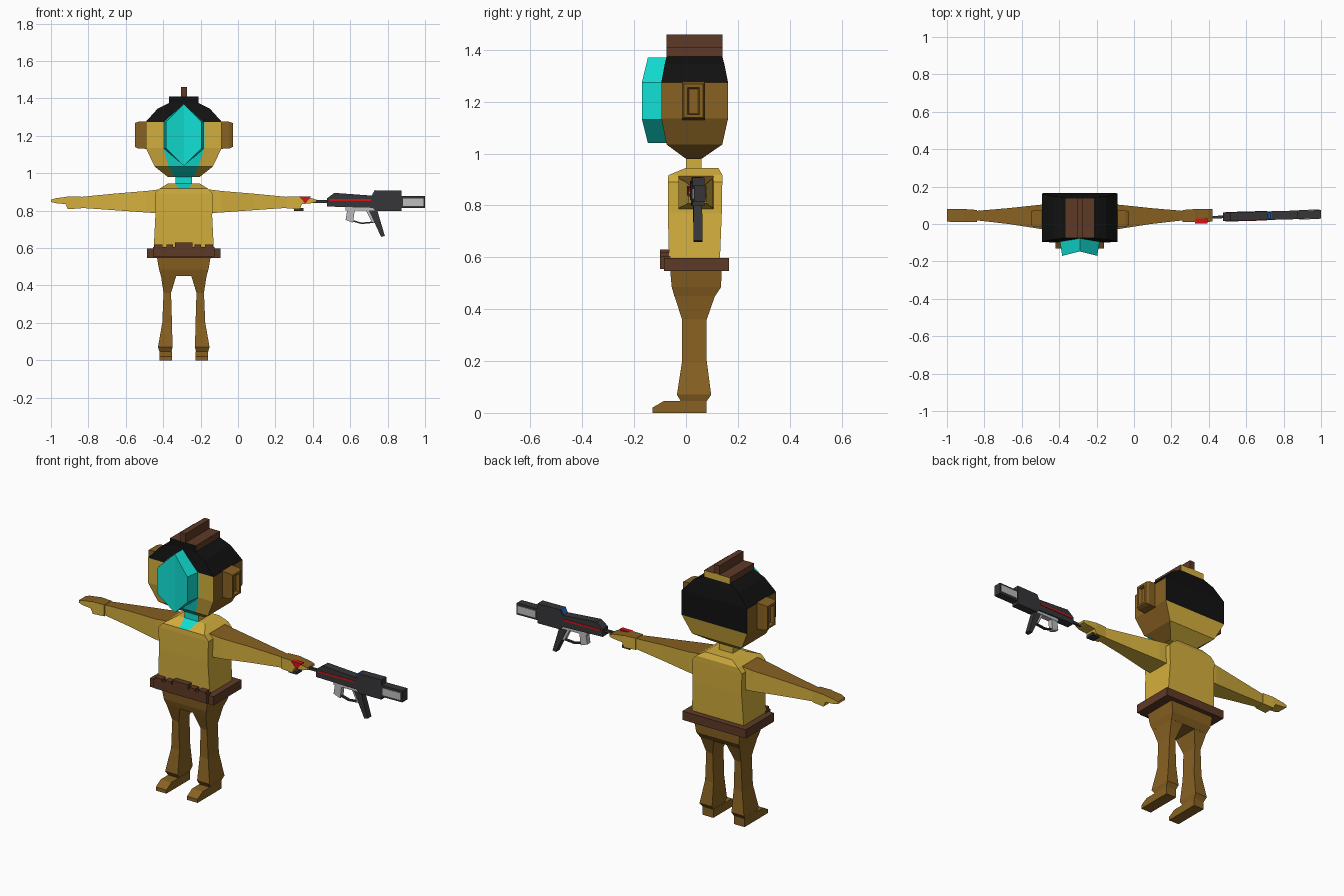
import bpy, bmesh
from mathutils import Vector

CX = -0.29  # centre line of the figure


def material(name, r, g, b):
    m = bpy.data.materials.new(name)
    m.diffuse_color = [((c / 255 + 0.055) / 1.055) ** 2.4 for c in (r, g, b)] + [1]
    return m


GOLD = material("gold", 212, 175, 61)
BROWN = material("brown", 136, 97, 34)
LEATHER = material("dark_brown", 94, 58, 38)
BLACK = material("black", 17, 17, 17)
TEAL = material("teal", 17, 224, 212)
DARK = material("charcoal", 54, 54, 57)
RED = material("red", 214, 18, 22)
GREY = material("light_grey", 190, 190, 190)
BLUE = material("blue", 35, 95, 185)


def finish(name, bm, mats, rule=None):
    """Turn a bmesh into an object, colouring faces by rule(normal, centre)."""
    bmesh.ops.recalc_face_normals(bm, faces=bm.faces[:])
    bm.normal_update()
    if rule:
        for f in bm.faces:
            f.material_index = mats.index(rule(f.normal, f.calc_center_median()))
    me = bpy.data.meshes.new(name)
    bm.to_mesh(me)
    bm.free()
    for m in mats:
        me.materials.append(m)
    ob = bpy.data.objects.new(name, me)
    bpy.context.collection.objects.link(ob)
    return ob


def loft(name, rings, mats, rule=None):
    """Skin a stack of rings with equal point counts and cap both ends."""
    bm = bmesh.new()
    vs = [[bm.verts.new(p) for p in r] for r in rings]
    n = len(vs[0])
    for a, b in zip(vs, vs[1:]):
        for i in range(n):
            j = (i + 1) % n
            bm.faces.new((a[i], a[j], b[j], b[i]))
    bm.faces.new(vs[0])
    bm.faces.new(vs[-1])
    return finish(name, bm, mats, rule)


def box(name, x0, x1, y0, y1, z0, z1, mat, rule=None):
    mats = mat if isinstance(mat, list) else [mat]
    return loft(name, [[(x0, y0, z), (x1, y0, z), (x1, y1, z), (x0, y1, z)] for z in (z0, z1)], mats, rule)


def body_ring(z, w, t, y0, y1):
    """Rectangle at height z with a centre strip of half width t."""
    xs = (-w, -t, t, w)
    return [(CX + x, y0, z) for x in xs] + [(CX + x, y1, z) for x in reversed(xs)]


def x_ring(x, y0, y1, z0, z1):
    return [(x, y0, z0), (x, y1, z0), (x, y1, z1), (x, y0, z1)]


# Head: hair on top and back, teal strip down the face
def head_rule(n, c):
    if c.z > 1.276 or (n.y > 0.9 and c.z > 1.14):
        return BLACK
    if n.y < -0.3 and abs(c.x - CX) < 0.05:
        return TEAL
    return BROWN if abs(n.x) > 0.6 else GOLD


loft("head", [body_ring(*r) for r in (
    (0.98, 0.085, 0.05, 0.0, 0.06), (1.035, 0.155, 0.08, -0.075, 0.14),
    (1.135, 0.203, 0.11, -0.095, 0.162), (1.275, 0.203, 0.11, -0.095, 0.162),
    (1.345, 0.14, 0.08, -0.082, 0.148), (1.375, 0.08, 0.05, -0.075, 0.14))],
    [GOLD, BROWN, BLACK, TEAL], head_rule)

# Crest on top of the head
box("crest_base", CX - 0.08, CX + 0.08, -0.075, 0.14, 1.365, 1.41, [LEATHER, BLACK, GOLD],
    lambda n, c: BLACK if n.y < -0.5 else GOLD if n.y > 0.5 else LEATHER)
box("crest_fin", CX - 0.016, CX + 0.016, -0.075, 0.14, 1.41, 1.46, LEATHER)

# Hexagonal visor, creased down the middle
bm = bmesh.new()
hexa = [(0, 1.37), (1, 1.275), (1, 1.132), (0, 1.04), (-1, 1.132), (-1, 1.275)]
back = [bm.verts.new((CX + s * 0.11, -0.07, z)) for s, z in hexa]
front = [bm.verts.new((CX + s * 0.094, -0.17 if s else -0.147, z)) for s, z in hexa]
for i in range(6):
    bm.faces.new((back[i], back[(i + 1) % 6], front[(i + 1) % 6], front[i]))
bm.faces.new(front[:4])
bm.faces.new([front[i] for i in (3, 4, 5, 0)])
bm.faces.new(back)
finish("visor", bm, [TEAL])

# Neck and torso
box("neck", CX - 0.043, CX + 0.043, 0.0, 0.06, 0.93, 1.0, [GOLD, TEAL],
    lambda n, c: TEAL if n.y < -0.5 else GOLD)
loft("torso", [body_ring(*r) for r in (
    (0.57, 0.162, 0.05, -0.065, 0.13), (0.77, 0.152, 0.05, -0.07, 0.138),
    (0.89, 0.155, 0.05, -0.07, 0.14), (0.917, 0.13, 0.028, -0.068, 0.14),
    (0.945, 0.085, 0.043, 0.0, 0.125))], [GOLD, TEAL],
    lambda n, c: TEAL if c.z > 0.92 and c.y < 0 and abs(c.x - CX) < 0.02 else GOLD)

# Belt with teeth along the front
box("belt", CX - 0.197, CX + 0.197, -0.085, 0.165, 0.548, 0.597, LEATHER)
box("belt_front", CX - 0.165, CX + 0.165, -0.1, -0.06, 0.555, 0.605, LEATHER)
for i, (x, w) in enumerate([(-0.135, 0.022), (-0.075, 0.018), (0, 0.048), (0.075, 0.018), (0.135, 0.022)]):
    box(f"belt_tooth_{i}", CX + x - w, CX + x + w, -0.1, -0.06, 0.6, 0.63 if x == 0 else 0.618, LEATHER)

# Hips
loft("hips", [body_ring(*r) for r in (
    (0.45, 0.122, 0.04, -0.045, 0.112), (0.485, 0.132, 0.04, -0.055, 0.135),
    (0.56, 0.145, 0.05, -0.062, 0.138))], [BROWN])

for s, side in ((-1, "left"), (1, "right")):
    def X(d):
        return CX + s * d

    # Leg with flared trouser cuff
    loft(f"{side}_leg", [[(X(a), y0, z), (X(b), y0, z), (X(b), y1, z), (X(a), y1, z)] for z, a, b, y0, y1 in (
        (0.452, 0.04, 0.122, -0.045, 0.112), (0.36, 0.068, 0.108, -0.015, 0.08),
        (0.2, 0.063, 0.115, -0.015, 0.08), (0.07, 0.06, 0.138, -0.035, 0.097),
        (0.045, 0.066, 0.13, -0.02, 0.08), (0.02, 0.066, 0.13, -0.02, 0.08))], [BROWN])
    # Shoe
    shoe = [(0.08, 0), (0.08, 0.046), (-0.085, 0.046), (-0.13, 0.02), (-0.13, 0)]
    loft(f"{side}_shoe", [[(X(d), y, z) for y, z in shoe] for d in (0.064, 0.13)], [BROWN])
    # Arm, darker along the top
    loft(f"{side}_arm", [x_ring(X(d), *r) for d, *r in (
        (0.12, -0.03, 0.107, 0.785, 0.915), (0.2, -0.028, 0.104, 0.79, 0.905),
        (0.38, 0.0, 0.085, 0.803, 0.89), (0.555, 0.02, 0.07, 0.815, 0.873))], [GOLD, BROWN],
        lambda n, c: BROWN if n.z > 0.6 else GOLD)
    # Hand: palm then fingers
    loft(f"{side}_hand", [x_ring(X(d), *r) for d, *r in (
        (0.55, 0.012, 0.075, 0.812, 0.876), (0.62, 0.01, 0.08, 0.808, 0.876),
        (0.632, 0.01, 0.08, 0.835, 0.873), (0.685, 0.01, 0.08, 0.84, 0.866),
        (0.71, 0.015, 0.08, 0.846, 0.858))], [GOLD, BROWN],
        lambda n, c: BROWN if n.z > 0.6 else GOLD)
    # Ear with recessed outer face
    loft(f"{side}_ear", [x_ring(X(d), *r) for d, *r in (
        (0.195, -0.015, 0.073, 1.13, 1.278), (0.245, -0.015, 0.073, 1.133, 1.275),
        (0.262, -0.008, 0.066, 1.14, 1.268), (0.262, 0.006, 0.052, 1.15, 1.255),
        (0.245, 0.012, 0.046, 1.155, 1.25))], [BROWN])


# Rifle: side profiles (x, z) given thickness, turned slightly towards +y
def gun_part(name, profile, y0, y1, mat):
    def at(x, y, z):
        return (x, 0.038 + 0.028 * (x - 0.48) + y, z)
    return loft(name, [[at(x, y, z) for x, z in profile] for y in (y0, y1)], [mat])


def rect(x0, x1, z0, z1):
    return [(x0, z0), (x1, z0), (x1, z1), (x0, z1)]


gun_part("rifle_barrel", rect(0.4, 0.48, 0.842, 0.856), -0.007, 0.007, DARK)
gun_part("rifle_body", [(0.475, 0.822), (0.475, 0.865), (0.515, 0.895), (0.72, 0.88), (0.735, 0.907),
                        (0.873, 0.907), (0.873, 0.797), (0.735, 0.797), (0.72, 0.815)], -0.023, 0.023, DARK)
gun_part("rifle_stock", rect(0.87, 1.0, 0.813, 0.877), -0.022, 0.022, DARK)
gun_part("rifle_sight_window", [(0.716, 0.882), (0.722, 0.882), (0.736, 0.909), (0.73, 0.909)], -0.019, 0.019, BLUE)
for s in (-1, 1):
    lo, hi = sorted((s * 0.02, s * 0.0255))
    gun_part("rifle_red_stripe", rect(0.49, 0.71, 0.851, 0.861), lo, hi, RED)
    gun_part("rifle_stock_plate", rect(0.882, 0.992, 0.825, 0.865), lo, hi, GREY)
gun_part("rifle_underside", rect(0.575, 0.735, 0.8, 0.822), -0.016, 0.016, GREY)
gun_part("rifle_rear_grip", [(0.585, 0.81), (0.625, 0.81), (0.615, 0.735), (0.575, 0.75)], -0.014, 0.014, GREY)
gun_part("rifle_second_grip", [(0.68, 0.81), (0.725, 0.81), (0.732, 0.735), (0.715, 0.74)], -0.012, 0.012, GREY)
gun_part("rifle_trigger_guard", [(0.612, 0.742), (0.66, 0.728), (0.73, 0.735), (0.73, 0.743), (0.66, 0.736),
                                 (0.614, 0.75)], -0.007, 0.007, DARK)
gun_part("rifle_front_grip", [(0.7, 0.8), (0.745, 0.8), (0.785, 0.665), (0.765, 0.66)], -0.017, 0.017, DARK)

# Trigger pieces held in the hand
loft("red_wedge", [[(0.325, y, 0.876), (0.392, y, 0.876), (0.36, y, 0.838)] for y in (0.004, 0.03)], [RED])
box("hand_clasp", 0.3, 0.35, 0.02, 0.07, 0.799, 0.815, DARK)
